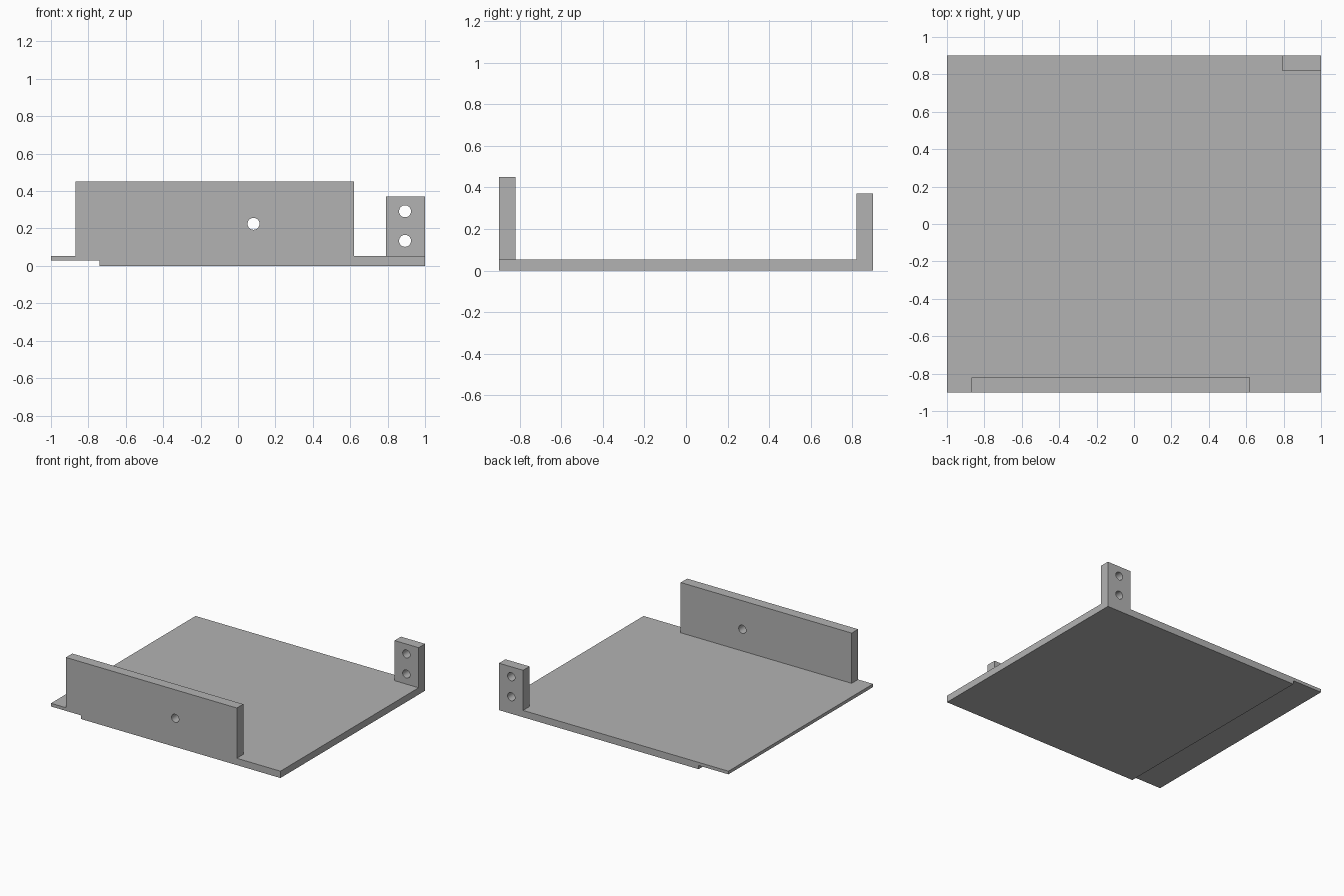
import bpy, bmesh, math
from mathutils import Matrix

cube = bpy.data.objects.get("Cube")
if cube:
    bpy.data.objects.remove(cube, do_unlink=True)

grey = bpy.data.materials.new("plain grey")
grey.use_nodes = True
grey.diffuse_color = (0.45, 0.45, 0.45, 1)
grey.node_tree.nodes["Principled BSDF"].inputs["Base Color"].default_value = grey.diffuse_color

DEPTH = 0.9        # half depth of the plate
WALL = 0.08        # thickness of the upright parts
TOP = 0.054        # top of the plate
STEP = 0.029       # underside of the thin lip


def add_object(name, bm):
    bmesh.ops.recalc_face_normals(bm, faces=bm.faces)
    mesh = bpy.data.meshes.new(name)
    bm.to_mesh(mesh)
    bm.free()
    mesh.materials.append(grey)
    obj = bpy.data.objects.new(name, mesh)
    bpy.context.collection.objects.link(obj)
    return obj


def extrude_profile(name, points, y0, y1):
    """Extrude an x-z outline from y0 to y1."""
    bm = bmesh.new()
    face = bm.faces.new([bm.verts.new((x, y0, z)) for x, z in points])
    moved = bmesh.ops.extrude_face_region(bm, geom=[face])["geom"]
    verts = [v for v in moved if isinstance(v, bmesh.types.BMVert)]
    bmesh.ops.translate(bm, verts=verts, vec=(0, y1 - y0, 0))
    return add_object(name, bm)


def upright(name, x0, x1, top, y0):
    # starts inside the plate so that the union is clean
    z0 = (STEP + TOP) / 2
    return extrude_profile(name, [(x0, z0), (x1, z0), (x1, top), (x0, top)], y0, y0 + WALL)


def hole_cutter(name, x, y, z):
    bm = bmesh.new()
    bmesh.ops.create_cone(bm, cap_ends=True, segments=32, radius1=0.032, radius2=0.032,
                          depth=WALL * 3,
                          matrix=Matrix.Translation((x, y, z)) @ Matrix.Rotation(math.pi / 2, 4, "X"))
    return add_object(name, bm)


def boolean(target, helper, operation):
    mod = target.modifiers.new(helper.name, "BOOLEAN")
    mod.operation = operation
    mod.solver = "EXACT"
    mod.object = helper
    bpy.context.view_layer.objects.active = target
    bpy.ops.object.modifier_apply(modifier=mod.name)
    bpy.data.objects.remove(helper, do_unlink=True)


# Plate with a thin lip along the right edge
bracket = extrude_profile("bracket_plate",
                          [(-1, STEP), (-0.74, STEP), (-0.74, 0), (1, 0), (1, TOP), (-1, TOP)],
                          -DEPTH, DEPTH)

# Front wall and back corner tab
boolean(bracket, upright("front_wall", -0.87, 0.62, 0.45, -DEPTH), "UNION")
boolean(bracket, upright("corner_tab", 0.79, 1, 0.37, DEPTH - WALL), "UNION")

# Screw holes
for i, (x, y, z) in enumerate([(0.083, -DEPTH + WALL / 2, 0.225),
                               (0.893, DEPTH - WALL / 2, 0.292),
                               (0.893, DEPTH - WALL / 2, 0.134)]):
    boolean(bracket, hole_cutter(f"screw_hole_{i}", x, y, z), "DIFFERENCE")

bracket.select_set(True)
bpy.ops.object.shade_smooth_by_angle(angle=math.radians(30))
